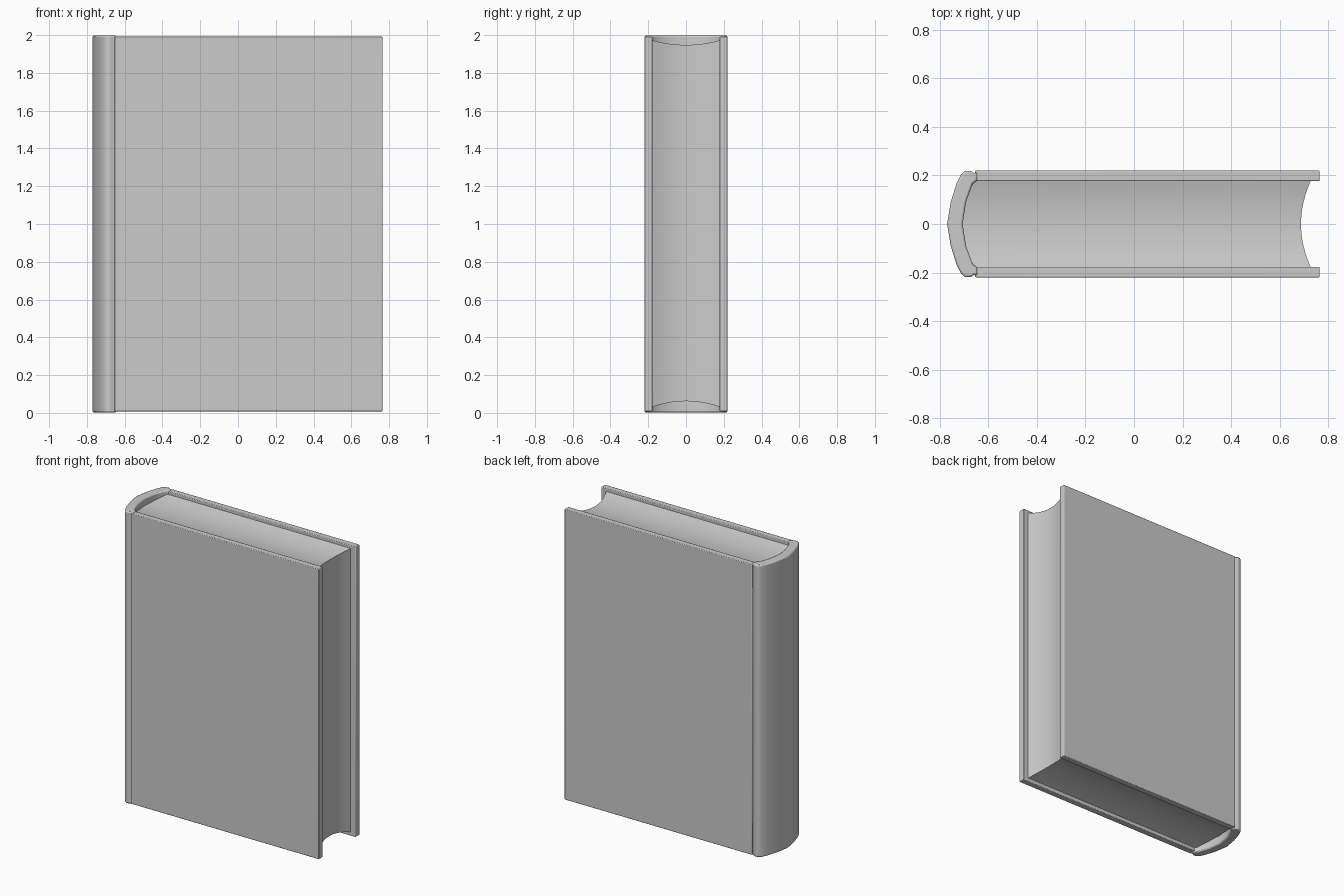
import bpy, bmesh

if "Cube" in bpy.data.objects:
    bpy.data.objects.remove(bpy.data.objects["Cube"])

H = 2.0        # book height
Y_IN = 0.177   # inner face of the boards


def finish(bm, name, angle):
    bmesh.ops.recalc_face_normals(bm, faces=bm.faces)
    mesh = bpy.data.meshes.new(name)
    bm.to_mesh(mesh)
    bm.free()
    obj = bpy.data.objects.new(name, mesh)
    bpy.context.collection.objects.link(obj)
    bpy.ops.object.select_all(action='DESELECT')
    obj.select_set(True)
    bpy.context.view_layer.objects.active = obj
    bpy.ops.object.shade_smooth_by_angle(angle=angle)
    return obj


def mirrored(half):
    """Mirror a half profile in y; the last point lies on y = 0."""
    return half + [(x, -y) for x, y in reversed(half[:-1])]


def extruded(outline, z0, z1, name, bevel):
    bm = bmesh.new()
    face = bm.faces.new([bm.verts.new((x, y, z0)) for x, y in outline])
    res = bmesh.ops.extrude_face_region(bm, geom=[face])
    verts = [g for g in res['geom'] if isinstance(g, bmesh.types.BMVert)]
    bmesh.ops.translate(bm, verts=verts, vec=(0, 0, z1 - z0))
    obj = finish(bm, name, 0.7)
    mod = obj.modifiers.new("soft_edges", 'BEVEL')
    mod.width = bevel
    mod.segments = 2
    mod.limit_method = 'ANGLE'
    mod.angle_limit = 0.9
    return obj


# Rounded spine, reaching into the hinge grooves
outer = mirrored([(-0.645, 0.210), (-0.662, 0.211), (-0.672, 0.219), (-0.695, 0.219),
                  (-0.712, 0.205), (-0.732, 0.165), (-0.755, 0.09), (-0.770, 0.0)])
inner = mirrored([(-0.645, 0.18), (-0.665, 0.165), (-0.692, 0.09), (-0.706, 0.0)])
extruded(outer + inner[::-1], 0.002, H - 0.002, "spine", 0.008)

# Front and back boards
for name, s in (("front_board", -1), ("back_board", 1)):
    outline = [(-0.654, s * Y_IN), (0.765, s * Y_IN), (0.765, s * 0.22), (-0.654, s * 0.22)]
    extruded(outline, 0.008, H - 0.008, name, 0.004)

# Page block, hollowed on the fore edge, head and tail
bm = bmesh.new()
N = 12
rings = []
for i in range(N + 1):
    u = -1 + 2 * i / N
    t = 1 - u * u
    x0, x1 = -0.66 - 0.05 * t, 0.728 - 0.04 * t
    z0 = 0.032 + 0.03 * t
    z1 = H - 0.028 - 0.024 * t
    rings.append([bm.verts.new((x, u * (Y_IN + 0.001), z))
                  for x, z in ((x0, z0), (x1, z0), (x1, z1), (x0, z1))])
for a, b in zip(rings, rings[1:]):
    for k in range(4):
        m = (k + 1) % 4
        bm.faces.new((a[k], a[m], b[m], b[k]))
bm.faces.new(rings[0])
bm.faces.new(rings[-1])
finish(bm, "page_block", 0.6)
